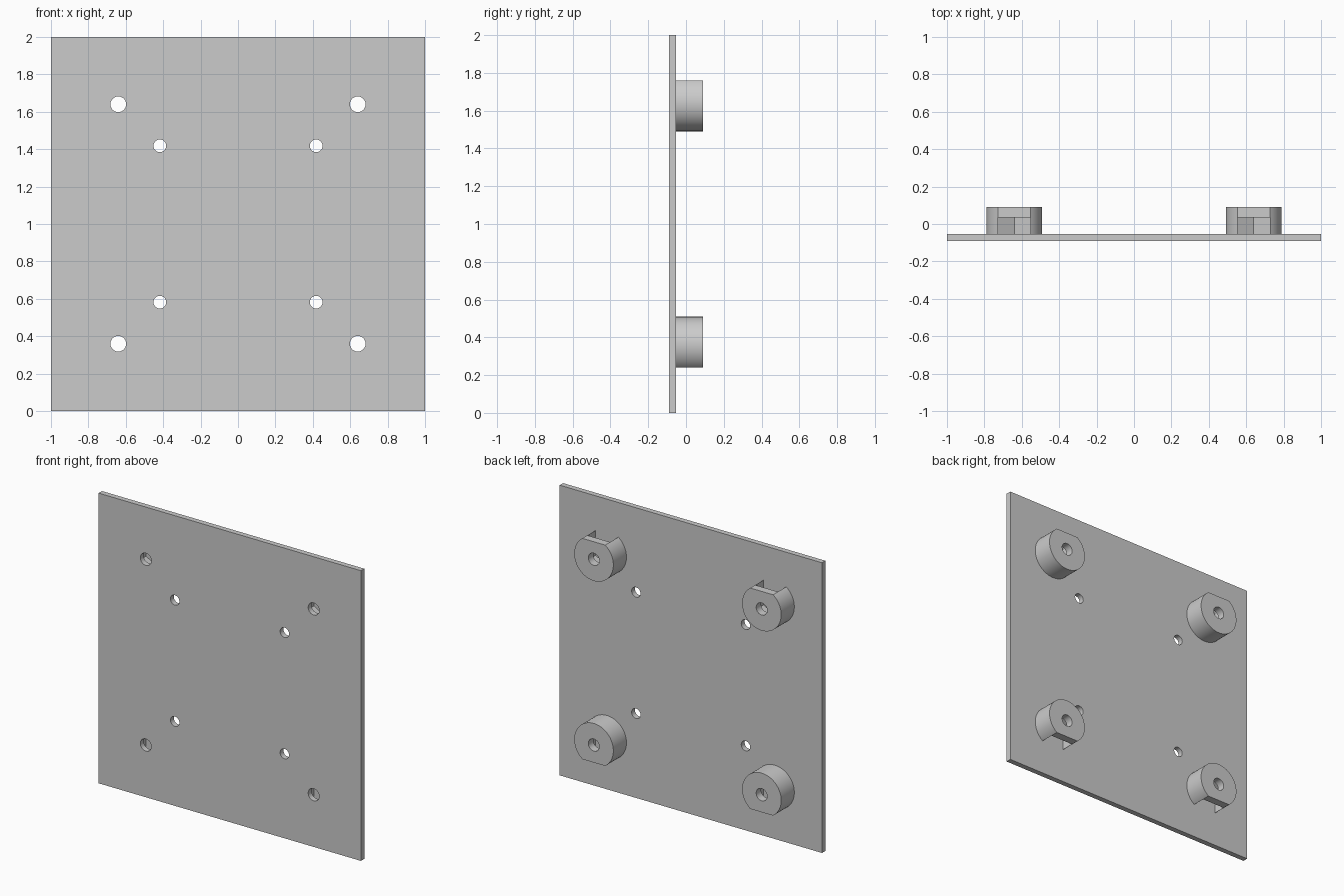
import bpy
import bmesh
import math

default = bpy.data.objects.get("Cube")
if default:
    bpy.data.objects.remove(default, do_unlink=True)

# Main dimensions
PLATE_FRONT, PLATE_BACK, BOSS_BACK = -0.09, -0.053, 0.09
MID_Z = 1.0
BOSS_OFFSET, BOSS_RADIUS, BOSS_FLAT = 0.64, 0.149, 0.121
BOLT_RADIUS = 0.042
SMALL_OFFSET, SMALL_RADIUS = 0.418, 0.034
SLOT_HALF, SLOT_BACK = 0.0865, 0.036

grey = bpy.data.materials.new("plain grey")
grey.use_nodes = True
grey.diffuse_color = (0.6, 0.6, 0.6, 1)
grey.node_tree.nodes["Principled BSDF"].inputs["Base Color"].default_value = (0.6, 0.6, 0.6, 1)


def prisms(name, profiles, y0, y1):
    """Extrude closed (x, z) profiles along y into one object."""
    bm = bmesh.new()
    for profile in profiles:
        face = bm.faces.new([bm.verts.new((x, y0, z)) for x, z in profile])
        result = bmesh.ops.extrude_face_region(bm, geom=[face], use_keep_orig=True)
        moved = [v for v in result["geom"] if isinstance(v, bmesh.types.BMVert)]
        bmesh.ops.translate(bm, verts=moved, vec=(0, y1 - y0, 0))
    bmesh.ops.recalc_face_normals(bm, faces=bm.faces)
    mesh = bpy.data.meshes.new(name)
    bm.to_mesh(mesh)
    bm.free()
    mesh.materials.append(grey)
    obj = bpy.data.objects.new(name, mesh)
    bpy.context.collection.objects.link(obj)
    return obj


def arc(cx, cz, radius, start=0.0, sweep=2 * math.pi, steps=48, closed=True, flip=1):
    count = steps if closed else steps + 1
    angles = [start + sweep * i / steps for i in range(count)]
    return [(cx + radius * math.cos(a), cz + flip * radius * math.sin(a)) for a in angles]


def select_only(obj):
    bpy.ops.object.select_all(action="DESELECT")
    obj.select_set(True)
    bpy.context.view_layer.objects.active = obj


def cut(obj, cutter):
    """Subtract the cutter from the object, then discard it."""
    cutter.hide_render = True
    mod = obj.modifiers.new("cut", "BOOLEAN")
    mod.operation = "DIFFERENCE"
    mod.solver = "EXACT"
    mod.object = cutter
    select_only(obj)
    bpy.ops.object.modifier_apply(modifier=mod.name)
    bpy.data.objects.remove(cutter, do_unlink=True)


corners = [(sx, sz) for sx in (-1, 1) for sz in (-1, 1)]

# Square plate with four bolt holes and four smaller inner holes
plate = prisms("plate", [[(-1, 0), (1, 0), (1, 2), (-1, 2)]], PLATE_FRONT, PLATE_BACK)
holes = [arc(sx * offset, MID_Z + sz * offset, radius)
         for sx, sz in corners
         for offset, radius in ((BOSS_OFFSET, BOLT_RADIUS), (SMALL_OFFSET, SMALL_RADIUS))]
cut(plate, prisms("hole_cutter", holes, -0.3, 0.3))
parts = [plate]

# Bosses: round with one outward flat, a bolt hole and a nut slot open at the flat
for sx, sz in corners:
    cx, cz = sx * BOSS_OFFSET, MID_Z + sz * BOSS_OFFSET
    name = f"{'upper' if sz > 0 else 'lower'}_{'left' if sx > 0 else 'right'}_boss"
    flat_angle = math.asin(BOSS_FLAT / BOSS_RADIUS)
    outline = arc(cx, cz, BOSS_RADIUS, math.pi - flat_angle, math.pi + 2 * flat_angle,
                  steps=64, closed=False, flip=sz)
    boss = prisms(name, [outline], PLATE_BACK, BOSS_BACK)

    # Slot ends in the inner half of a hexagon
    side = SLOT_HALF / math.sqrt(3)
    slot = [(-SLOT_HALF, 0.3), (-SLOT_HALF, -side), (0, -2 * side),
            (SLOT_HALF, -side), (SLOT_HALF, 0.3)]
    slot = [(cx + x, cz + sz * z) for x, z in slot]
    cut(boss, prisms("slot_cutter", [slot], -0.2, SLOT_BACK))
    cut(boss, prisms("bolt_cutter", [arc(cx, cz, BOLT_RADIUS)], -0.3, 0.3))
    parts.append(boss)

for part in parts:
    select_only(part)
    bpy.ops.object.shade_smooth_by_angle(angle=math.radians(30))
